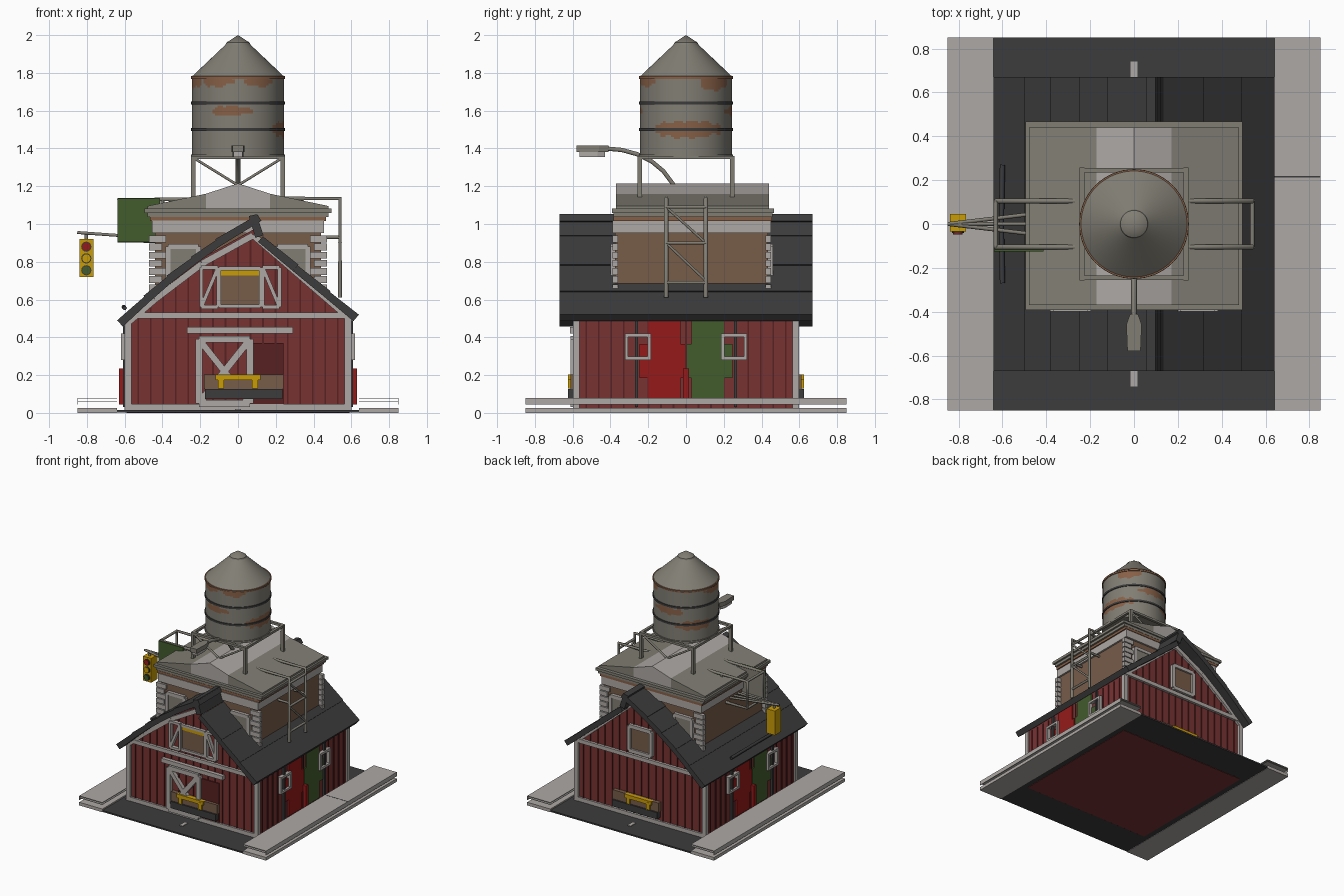
import bpy, bmesh, math
from mathutils import Vector

if "Cube" in bpy.data.objects:
    bpy.data.objects.remove(bpy.data.objects["Cube"], do_unlink=True)


def material(name, *rgb):
    m = bpy.data.materials.new(name)
    m.use_nodes = True
    colour = [(c / 255) ** 2.2 for c in rgb] + [1]
    m.diffuse_color = colour
    m.node_tree.nodes["Principled BSDF"].inputs["Base Color"].default_value = colour
    return m


barn_red = material("barn red", 120, 54, 54)
deep_red = material("batten red", 88, 38, 38)
bright_red = material("bright red", 148, 32, 32)
pale = material("pale grey", 172, 167, 163)
charcoal = material("charcoal", 62, 62, 63)
metal = material("weathered grey", 128, 125, 115)
brick = material("brick brown", 118, 92, 74)
rust = material("rust", 134, 96, 72)
yellow = material("yellow", 200, 155, 15)
green = material("green", 68, 92, 48)


def finish(name, bm, *mats):
    bmesh.ops.recalc_face_normals(bm, faces=bm.faces)
    mesh = bpy.data.meshes.new(name)
    bm.to_mesh(mesh)
    bm.free()
    for m in mats:
        mesh.materials.append(m)
    obj = bpy.data.objects.new(name, mesh)
    bpy.context.collection.objects.link(obj)
    return obj


def box(name, mat, centre, size):
    bm = bmesh.new()
    bmesh.ops.create_cube(bm, size=1)
    for v in bm.verts:
        v.co = Vector(c + s * k for c, s, k in zip(centre, size, v.co))
    return finish(name, bm, mat)


def prism(name, mat, points, low, high, upright=True):
    """Extrude an (x, z) outline along y, or an (x, y) outline along z."""
    bm = bmesh.new()
    place = (lambda a, b, d: (a, d, b)) if upright else (lambda a, b, d: (a, b, d))
    face = bm.faces.new([bm.verts.new(place(a, b, low)) for a, b in points])
    grown = bmesh.ops.extrude_face_region(bm, geom=[face])["geom"]
    shift = Vector(place(0, 0, high - low))
    bmesh.ops.translate(bm, vec=shift, verts=[v for v in grown if isinstance(v, bmesh.types.BMVert)])
    return finish(name, bm, mat)


def strip(name, mat, a, b, width, low, high):
    """Flat board between two (x, z) points."""
    a, b = Vector(a), Vector(b)
    d = (b - a).normalized() * width / 2
    n = Vector((-d.y, d.x))
    return prism(name, mat, [a + n, b + n, b - n, a - n], low, high)


def rod(name, mat, points, radius):
    curve = bpy.data.curves.new(name, "CURVE")
    curve.dimensions = "3D"
    curve.bevel_depth = radius
    curve.bevel_resolution = 1
    curve.use_fill_caps = True
    spline = curve.splines.new("POLY")
    spline.points.add(len(points) - 1)
    for p, co in zip(spline.points, points):
        p.co = (*co, 1)
    curve.materials.append(mat)
    obj = bpy.data.objects.new(name, curve)
    bpy.context.collection.objects.link(obj)


def lathe(name, profile, mats, rule=None, segments=64):
    bm = bmesh.new()
    vs = [bm.verts.new((r, 0, z)) for r, z in profile]
    es = [bm.edges.new(pair) for pair in zip(vs, vs[1:])]
    bmesh.ops.spin(bm, geom=vs + es, axis=(0, 0, 1), cent=(0, 0, 0), steps=segments, angle=math.tau)
    bmesh.ops.remove_doubles(bm, verts=bm.verts, dist=.0005)
    for f in bm.faces:
        f.material_index = rule(f.calc_center_median()) if rule else 0
    obj = finish(name, bm, *mats)
    bpy.ops.object.select_all(action="DESELECT")
    obj.select_set(True)
    bpy.context.view_layer.objects.active = obj
    bpy.ops.object.shade_smooth_by_angle(angle=math.radians(35))
    return obj


def frame(name, mat, centre, size, width, low, high, cross=False):
    """Rectangular board frame in the x-z plane."""
    (cx, cz), (w, h) = centre, (size[0] / 2, size[1] / 2)
    corners = [(cx - w, cz - h), (cx + w, cz - h), (cx + w, cz + h), (cx - w, cz + h)]
    for a, b in zip(corners, corners[1:] + corners[:1]):
        strip(name, mat, a, b, width, low, high)
    if cross:
        strip(name + "_brace", mat, corners[0], corners[2], width, low, high)
    return corners


# Road and layered pavements
box("road", charcoal, (0, 0, .009), (1.28, 1.7, .012))
for s in (-1, 1):
    box("road_dash", pale, (0, s * .705, .017), (.03, .07, .006))
    box("lower_pavement", pale, (s * .745, 0, .013), (.21, 1.7, .026))
    for z in (.062, .077):
        box("pavement_sheet", pale, (s * .745, 0, z), (.21, 1.7, .004))
    box("pavement_edge", pale, (s * .848, 0, .062), (.004, 1.7, .034))
box("pavement_joint", charcoal, (.745, .215, .0785), (.21, .006, .003))

# Barn body with crooked gable
gable = [(-.59, 0), (.59, 0), (.59, .52), (.13, .9), (.08, .97), (-.19, .82), (-.46, .61), (-.59, .49)]
prism("barn_walls", barn_red, gable, -.58, .58)


def gable_height(x):
    for (x0, z0), (x1, z1) in zip(gable[2:], gable[3:]):
        if x1 <= x <= x0:
            return z0 + (z1 - z0) * (x - x0) / (x1 - x0)
    return .5


for s in (-1, 1):
    for i in range(-8, 9):
        x = i * .066
        top = gable_height(x) - .02
        box("gable_batten", deep_red, (x, s * .582, top / 2), (.009, .008, top))
        box("side_batten", deep_red, (s * .592, x, .25), (.008, .009, .48))

# Roof of overlapping slats
left_slope = [(-.64, .49), (-.5, .62), (-.38, .725), (-.25, .825), (-.12, .92), (.1, 1.055)]
right_slope = [(.64, .52), (.49, .645), (.32, .785), (.135, .94), (.1, 1.055)]
for side, slope in ((1, left_slope), (-1, right_slope)):
    for a, b in zip(slope, slope[1:]):
        a, b = Vector(a), Vector(b)
        d = (b - a).normalized()
        down = Vector((d.y, -d.x)) * side
        slat = [a, b + d * .005 - Vector((0, .008)), b + down * .045, a + down * .045]
        prism("roof_slat", charcoal, slat, -.67, .67)

# Pale barn trim on both gables
for s in (-1, 1):
    low, high = sorted((s * .58, s * .6))
    for a, b in (((-.58, .48), (-.44, .6)), ((-.44, .6), (-.19, .79)), ((-.19, .79), (.08, .94)), ((.08, .94), (.59, .5))):
        strip("verge_board", pale, a, b, .034, low, high)
    box("tie_board", pale, (0, s * .592, .515), (1.16, .022, .032))
    box("sill_board", pale, (0, s * .588, .03), (1.16, .016, .035))
    for x in (-1, 1):
        box("corner_board", pale, (x * .583, s * .581, .255), (.036, .036, .49))

# Front loft, sliding door and rail
box("loft_opening", brick, (.01, -.584, .665), (.22, .012, .2))
box("loft_hay", yellow, (.01, -.59, .745), (.2, .014, .035))
frame("loft_frame", pale, (.01, .665), (.22, .2), .02, -.605, -.58)
for x, tilt in ((-.15, 1), (.175, -1)):
    frame("loft_shutter", pale, (x, .665), (.09, .21), .02, -.61, -.58)
    strip("shutter_brace", pale, (x - tilt * .04, .57), (x + tilt * .04, .76), .02, -.61, -.58)
box("door_rail", pale, (.01, -.6, .437), (.56, .03, .034))
door = frame("door_frame", pale, (-.072, .22), (.27, .34), .036, -.612, -.58, True)
strip("door_brace", pale, door[1], door[3], .034, -.612, -.58)
box("door_opening", deep_red, (.15, -.584, .2), (.18, .01, .34))

# Back loft window
box("back_opening", brick, (0, .584, .66), (.2, .012, .2))
frame("back_window", pale, (0, .66), (.2, .2), .03, .58, .605)

# Loader showing at both ends
for s in (-1, 1):
    box("loader_bucket", charcoal, (.03, s * .6, .1), (.41, .05, .055))
    box("loader_body", brick, (.03, s * .59, .165), (.42, .045, .075))
    box("loader_beam", yellow, (0, s * .61, .188), (.24, .03, .03))
    for x in (-.09, .09):
        box("loader_prong", yellow, (x, s * .61, .16), (.03, .032, .06))

# Side walls with coloured panels, pipes and windows
for s in (-1, 1):
    for mat, d in ((bright_red, -s), (green, s)):
        box("panel_middle", mat, (s * .597, d * .125, .275), (.01, .24, .18))
        for z in (.12, .43):
            box("panel_end", mat, (s * .597, d * .115, z), (.01, .17, .14))
        box("wall_pipe", charcoal, (s * .6, d * .262, .26), (.02, .018, .46))
        for k in (-1, 1):
            box("window_post", pale, (s * .605, d * .255 + k * .06, .35), (.03, .018, .14))
            box("window_rail", pale, (s * .605, d * .255, .35 + k * .06), (.03, .138, .018))
    box("wall_post", bright_red, (s * .615, 0, .14), (.03, .03, .19))

# Brick house above the barn
box("house_walls", brick, (0, .03, .76), (.88, .81, .5))
box("house_frieze", pale, (0, .03, .985), (.91, .84, .065))
box("brick_band", rust, (0, .035, 1.027), (.93, .84, .02))
box("lower_cornice", metal, (0, .037, 1.048), (.96, .84, .022))
box("upper_cornice", metal, (0, .037, 1.07), (.99, .86, .022))
for x in (-1, 1):
    for y in (-.375, .435):
        for i in range(8):
            wide = .09 if i % 2 else .07
            box("corner_stone", pale, (x * (.472 - wide / 2), y, .62 + i * .043), (wide, .03, .036))
    for low, high in ((-.4, -.37), (.43, .46)):
        box("house_window", metal, (x * .29, (low + high) / 2, .78), (.16, .02, .2))
        frame("house_window_frame", pale, (x * .29, .78), (.16, .2), .026, low, high)
    prism("house_roof", metal, [(x * .48, 1.08), (x * .48, 1.095), (x * .17, 1.16), (x * .17, 1.08)], -.37, .44)
prism("roof_strip", pale, [(-.17, 1.08), (.17, 1.08), (.17, 1.16), (0, 1.215), (-.17, 1.16)], -.37, .44)

# Water tank with rust patches
patches = [(-100, 1.6, 27, .026), (-118, 1.755, 22, .03), (-62, 1.752, 20, .026), (3, 1.5, 46, .045),
           (38, 1.75, 22, .045), (-30, 1.5, 12, .03), (90, 1.6, 30, .03), (140, 1.49, 34, .04), (190, 1.75, 30, .03)]


def rusty(p):
    angle = math.degrees(math.atan2(p.y, p.x))
    for at, z, w, h in patches:
        turn = (angle - at + 180) % 360 - 180
        if p.xy.length > .2 and (turn / w) ** 2 + ((p.z - z) / h) ** 2 < 1 + .25 * math.sin(turn / 3):
            return 1
    return 0


rows = [(.243, 1.355 + i * .42 / 40) for i in range(41)]
lathe("tank_body", [(0, 1.355)] + rows + [(0, 1.775)], (metal, rust), rusty, 96)
lathe("tank_roof", [(0, 1.775), (.25, 1.775), (.06, 1.955), (0, 1.96)], (metal,))
lathe("tank_cap", [(0, 1.95), (.066, 1.95), (.062, 1.96), (0, 2)], (metal,))
for z, mat in ((1.36, metal), (1.5, charcoal), (1.64, charcoal), (1.775, rust)):
    lathe("tank_band", [(.24, z - .008), (.249, z - .008), (.249, z + .008), (.24, z + .008)], (mat,))

# Tank stand
for s in (-1, 1):
    for x in (-1, 1):
        box("stand_leg", metal, (x * .237, s * .245, 1.225), (.024, .024, .27))
        rod("stand_brace", metal, [(x * .235, s * .245, 1.35), (-x * .235, s * .245, 1.06)], .008)
    box("stand_beam", metal, (0, s * .245, 1.352), (.49, .022, .018))
    box("stand_beam", metal, (s * .237, 0, 1.352), (.022, .49, .018))

# Street lamp
rod("lamp_arm", metal, [(0, -.06, 1.2), (0, -.12, 1.28), (0, -.18, 1.33), (0, -.26, 1.37), (0, -.34, 1.392), (0, -.43, 1.4)], .013)
head = [(-.018, -.41), (.018, -.41), (.035, -.46), (.03, -.58), (-.03, -.58), (-.035, -.46)]
prism("lamp_head", metal, head, 1.38, 1.415, False)
prism("lamp_lens", pale, [(x * .8, y * .8 - .1) for x, y in head], 1.355, 1.38, False)

# Ladder frame on one side, sign frame on the other
for y in (-.105, .105):
    rod("ladder_post", metal, [(.24, y, 1.135), (.54, y, 1.135), (.54, y, .61)], .012)
    rod("ladder_tie", metal, [(.44, y, .93), (.54, y, .93)], .01)
    rod("sign_arm", metal, [(-.27, y, 1.13), (-.63, y, 1.13), (-.63, y, .91), (-.42, y, .91)], .012)
    rod("sign_post", metal, [(-.4, y, 1.05), (-.4, y, 1.13)], .01)
for z in (.69, .9, 1.09):
    rod("ladder_rung", metal, [(.54, -.105, z), (.54, .105, z)], .01)
for a, b in ((.9, .7), (1.09, .9)):
    rod("ladder_diagonal", metal, [(.54, -.105, a), (.54, .105, b)], .008)
for z in (.91, 1.13):
    rod("sign_tie", metal, [(-.63, -.105, z), (-.63, .105, z)], .01)
box("sign_back", metal, (-.525, -.107, 1.02), (.225, .016, .23))
box("sign_face", green, (-.525, -.12, 1.02), (.225, .009, .23))
rod("eave_bar", charcoal, [(-.6, -.27, .555), (-.605, 0, .56), (-.6, .27, .555)], .012)

# Traffic light on its arm
for y in (-.05, 0, .05):
    rod("signal_arm", metal, [(-.85, 0, .955), (-.43, y, .925)], .009)
rod("signal_hanger", metal, [(-.803, 0, .955), (-.803, 0, .9)], .01)
box("signal_case", yellow, (-.803, .005, .82), (.074, .08, .2))
for z, mat in ((.88, bright_red), (.818, yellow), (.755, green)):
    ring = [(-.803 + .027 * math.cos(t * math.tau / 16), z + .027 * math.sin(t * math.tau / 16)) for t in range(16)]
    prism("signal_rim", charcoal, ring, -.041, -.035)
    prism("signal_lens", mat, [(-.803 + (a + .803) * .8, z + (b - z) * .8) for a, b in ring], -.047, -.04)
